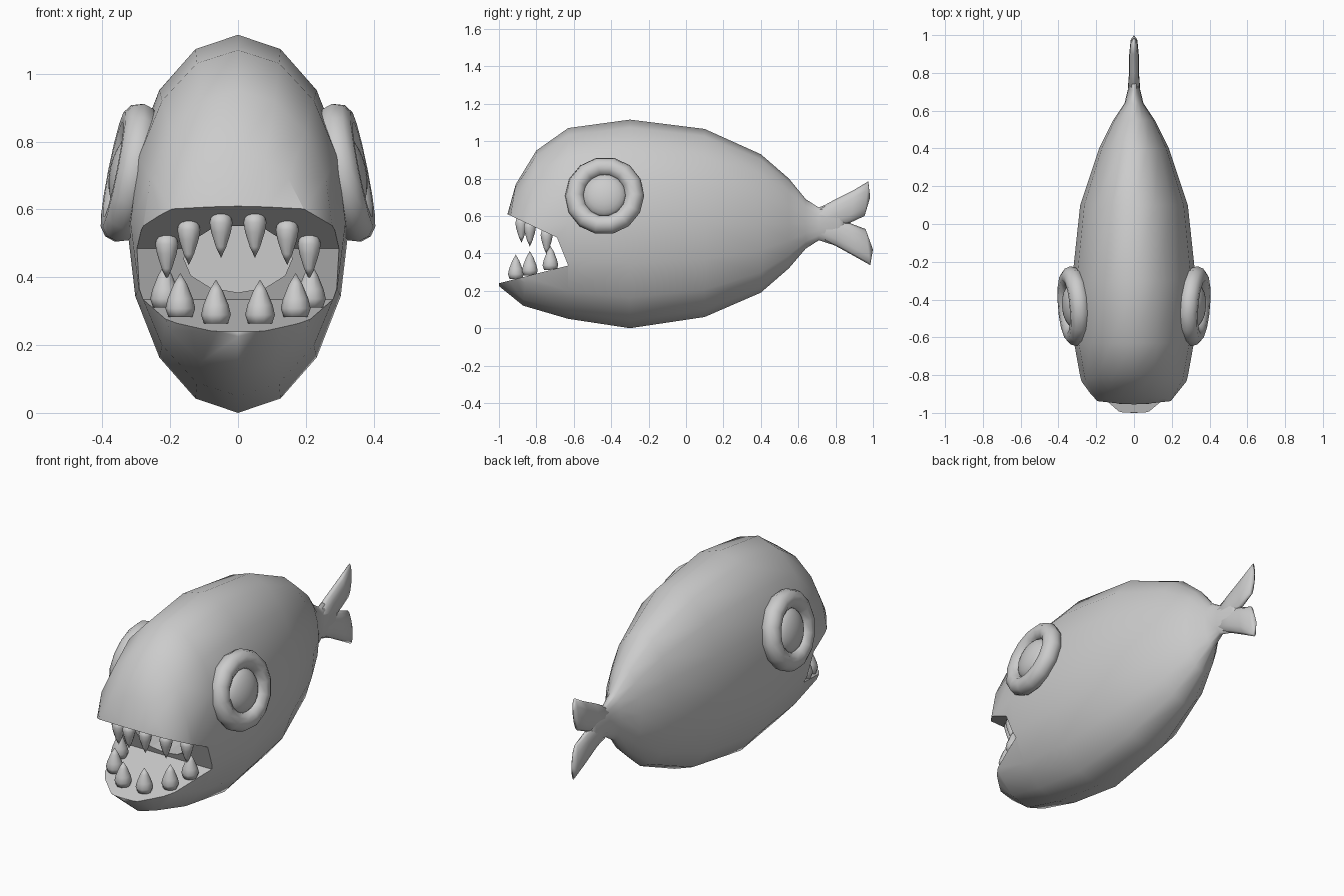
import bpy, bmesh, math
from mathutils import Vector, Matrix

if "Cube" in bpy.data.objects:
    bpy.data.objects.remove(bpy.data.objects["Cube"], do_unlink=True)

grey = bpy.data.materials.new("plain_grey")
grey.use_nodes = True
grey.diffuse_color = (0.6, 0.6, 0.6, 1)
grey.node_tree.nodes["Principled BSDF"].inputs["Base Color"].default_value = (0.6, 0.6, 0.6, 1)


def finish(bm, name, smooth=True):
    bmesh.ops.recalc_face_normals(bm, faces=bm.faces)
    for f in bm.faces:
        f.smooth = smooth
    mesh = bpy.data.meshes.new(name)
    bm.to_mesh(mesh)
    bm.free()
    mesh.materials.append(grey)
    ob = bpy.data.objects.new(name, mesh)
    bpy.context.collection.objects.link(ob)
    return ob


def skin(bm, rings, start, end):
    """Bridge closed rings of points and close both ends on a point."""
    loops = [[bm.verts.new(p) for p in ring] for ring in rings]
    n = len(loops[0])
    for a, b in zip(loops, loops[1:]):
        for i in range(n):
            j = (i + 1) % n
            bm.faces.new((a[i], a[j], b[j], b[i]))
    for loop, tip in ((loops[0], start), (loops[-1], end)):
        v = bm.verts.new(tip)
        for i in range(n):
            bm.faces.new((loop[i], loop[(i + 1) % n], v))


def loft(name, sections, start, end, sides=16):
    """Sections: top y, top z, bottom y, bottom z, half width."""
    rings = []
    for yt, zt, yb, zb, hw in sections:
        ring = []
        for i in range(sides):
            a = math.tau * i / sides
            t = (1 + math.cos(a)) / 2
            ring.append((hw * math.sin(a), yb + (yt - yb) * t, zb + (zt - zb) * t))
        rings.append(ring)
    bm = bmesh.new()
    skin(bm, rings, start, end)
    return finish(bm, name)


# Body
body = loft("body", [
    (-.91, .77, -1.0, .225, .21),
    (-.80, .95, -.87, .12, .28),
    (-.63, 1.07, -.63, .05, .317),
    (-.30, 1.115, -.30, 0, .328),
    (.10, 1.065, .10, .06, .285),
    (.40, .93, .40, .19, .185),
    (.55, .80, .55, .32, .11),
    (.64, .69, .64, .425, .05),
    (.71, .645, .71, .47, .033),
    (.82, .69, .82, .435, .025),
], (0, -.985, .5), (0, .88, .563))

# Mouth wedge cutter
bm = bmesh.new()
profile = [(-1.3, .772), (-.69, .485), (-.63, .335), (-1.3, .163)]
face = bm.faces.new([bm.verts.new((-.6, y, z)) for y, z in profile])
out = bmesh.ops.extrude_face_region(bm, geom=[face])
bmesh.ops.translate(bm, vec=(1.2, 0, 0),
                    verts=[g for g in out["geom"] if isinstance(g, bmesh.types.BMVert)])
mouth_cutter = finish(bm, "mouth_cutter", smooth=False)

# Throat cutter
bm = bmesh.new()
bmesh.ops.create_cone(bm, cap_ends=True, segments=12, radius1=1, radius2=1, depth=1,
                      matrix=Matrix.Translation((0, -.58, .455))
                      @ Matrix.Diagonal((.16, .5, .1, 1))
                      @ Matrix.Rotation(math.pi / 2, 4, 'X'))
throat_cutter = finish(bm, "throat_cutter", smooth=False)

bpy.context.view_layer.objects.active = body
for cutter in (mouth_cutter, throat_cutter):
    cutter.hide_render = True
    mod = body.modifiers.new("cut", 'BOOLEAN')
    mod.operation = 'DIFFERENCE'
    mod.solver = 'EXACT'
    mod.object = cutter
    bpy.ops.object.modifier_apply(modifier=mod.name)
    bpy.data.objects.remove(cutter, do_unlink=True)

# Forked tail
loft("tail_upper_lobe", [
    (.70, .635, .70, .52, .03),
    (.80, .69, .80, .53, .027),
    (.90, .74, .88, .565, .026),
    (.975, .785, .955, .60, .018),
], (0, .66, .57), (0, .985, .70), 12)
loft("tail_lower_lobe", [
    (.70, .60, .70, .48, .03),
    (.80, .59, .80, .44, .027),
    (.88, .56, .90, .385, .026),
    (.96, .53, .985, .337, .018),
], (0, .66, .56), (0, 1.0, .42), 12)

# Eyes: a padded ring around a flattened ball
for side, sx in (("left", 1), ("right", -1)):
    normal = Vector((sx, -.08, .2)).normalized()
    place = Matrix.Translation((sx * .32, -.435, .708)) @ normal.to_track_quat('Z', 'Y').to_matrix().to_4x4()
    bm = bmesh.new()
    n, m = 14, 10
    grid = []
    for i in range(n):
        a = math.tau * i / n
        ring = []
        for j in range(m):
            b = math.tau * j / m
            r = .16 + .052 * math.cos(b)
            ring.append(bm.verts.new((r * math.cos(a), r * math.sin(a), .052 * math.sin(b))))
        grid.append(ring)
    for i in range(n):
        for j in range(m):
            a, b = grid[i], grid[(i + 1) % n]
            k = (j + 1) % m
            bm.faces.new((a[j], b[j], b[k], a[k]))
    bm.transform(place)
    finish(bm, side + "_eye_ring")

    bm = bmesh.new()
    bmesh.ops.create_uvsphere(bm, u_segments=20, v_segments=12, radius=1,
                              matrix=place @ Matrix.Diagonal((.118, .118, .058, 1)))
    finish(bm, side + "_eyeball")


# Teeth: turned drops standing on the lower lip or hanging from the palate
def tooth(name, x, y, z, radius, height, up):
    shape = [(.8, 0), (1, .2), (.85, .42), (.45, .75)]
    rings = [[(x + radius * r * math.cos(math.tau * i / 10),
               y + radius * r * math.sin(math.tau * i / 10),
               z + up * height * h) for i in range(10)] for r, h in shape]
    bm = bmesh.new()
    skin(bm, rings, (x, y, z), (x, y, z + up * height))
    finish(bm, name)


lower = [(.065, -.91), (.17, -.835), (.215, -.725)]
upper = [(.05, -.88), (.145, -.835), (.21, -.745)]
for side, sx in (("left", 1), ("right", -1)):
    for i, (x, y) in enumerate(lower):
        tooth(f"{side}_lower_tooth_{i}", sx * x, y, .24 + .256 * (y + 1), .044, .13, 1)
    for i, (x, y) in enumerate(upper):
        tooth(f"{side}_upper_tooth_{i}", sx * x, y, .62 - .47 * (y + .95), .034, .13, -1)
